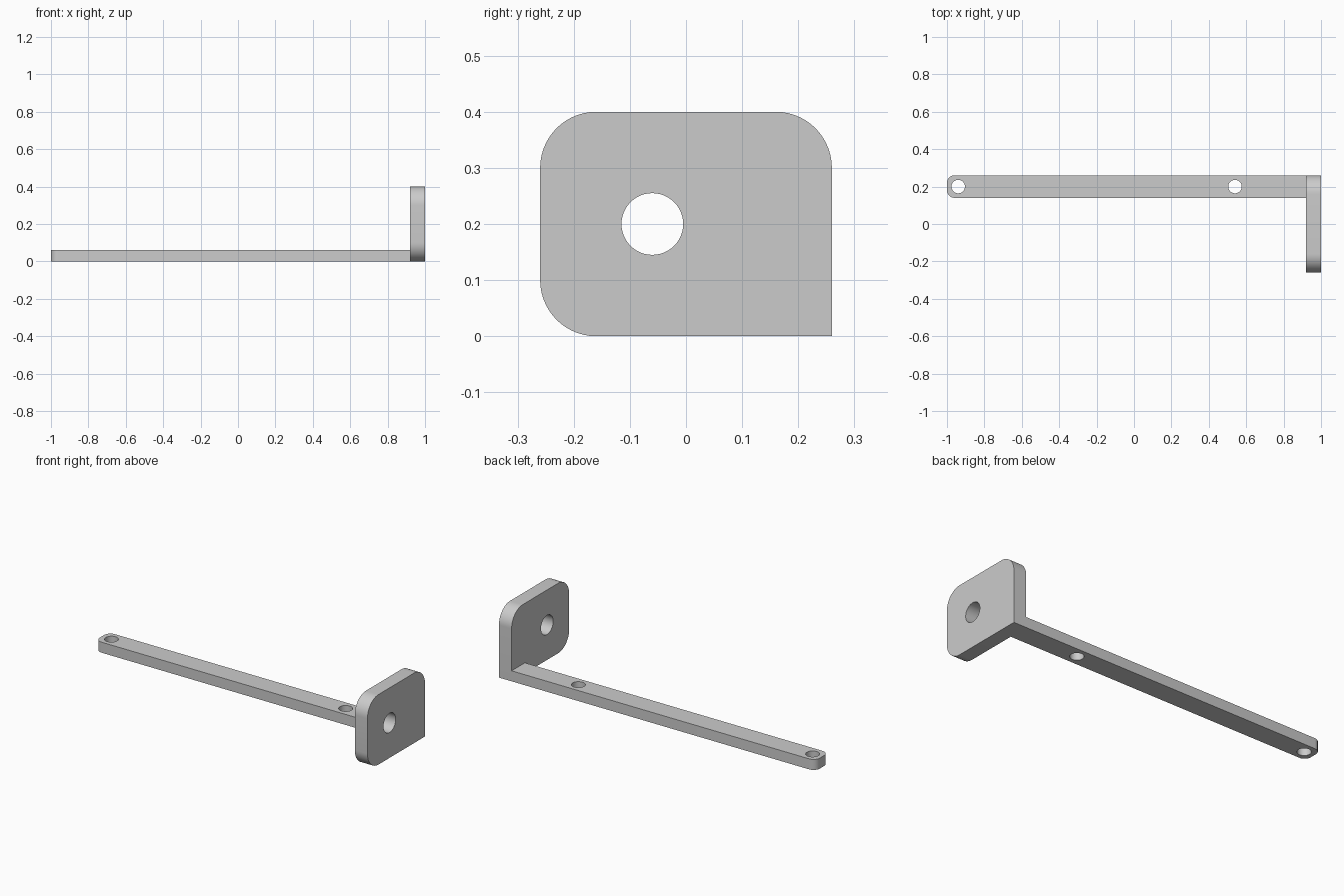
import bpy
import bmesh
from math import cos, sin, pi, radians
from mathutils import Matrix, Vector

default = bpy.data.objects.get("Cube")
if default:
    bpy.data.objects.remove(default, do_unlink=True)

grey = bpy.data.materials.new("plain grey")
grey.use_nodes = True
colour = (0.6, 0.6, 0.6, 1)
grey.diffuse_color = colour
grey.node_tree.nodes["Principled BSDF"].inputs["Base Color"].default_value = colour


def outline(low, high, radii, steps=14):
    """Rectangle, counter-clockwise from the low corner, with a radius per corner."""
    corners = [(low[0], low[1], 1, 1), (high[0], low[1], -1, 1),
               (high[0], high[1], -1, -1), (low[0], high[1], 1, -1)]
    points = []
    for i, ((u, v, su, sv), r) in enumerate(zip(corners, radii)):
        if not r:
            points.append((u, v))
            continue
        for k in range(steps + 1):
            a = pi + (i + k / steps) * pi / 2
            points.append((u + su * r + r * cos(a), v + sv * r + r * sin(a)))
    return points


def new_object(name, bm):
    bmesh.ops.recalc_face_normals(bm, faces=bm.faces)
    mesh = bpy.data.meshes.new(name)
    bm.to_mesh(mesh)
    bm.free()
    obj = bpy.data.objects.new(name, mesh)
    bpy.context.collection.objects.link(obj)
    return obj


def slab(name, points, place, depth):
    """Extrude a flat outline; place maps (u, v) to a 3D point."""
    bm = bmesh.new()
    face = bm.faces.new([bm.verts.new(place(u, v)) for u, v in points])
    moved = bmesh.ops.extrude_face_region(bm, geom=[face])["geom"]
    bmesh.ops.translate(bm, vec=depth,
                        verts=[g for g in moved if isinstance(g, bmesh.types.BMVert)])
    obj = new_object(name, bm)
    obj.data.materials.append(grey)
    return obj


def drill(target, name, centre, radius, axis):
    """Cut a round hole through the target along the axis."""
    bm = bmesh.new()
    turn = Vector((0, 0, 1)).rotation_difference(Vector(axis)).to_matrix().to_4x4()
    bmesh.ops.create_cone(bm, cap_ends=True, segments=48, radius1=radius, radius2=radius,
                          depth=0.3, matrix=Matrix.Translation(centre) @ turn)
    cutter = new_object(name, bm)
    cutter.data.materials.append(grey)
    cutter.hide_render = True
    cut = target.modifiers.new(name, "BOOLEAN")
    cut.operation = "DIFFERENCE"
    cut.solver = "EXACT"
    cut.object = cutter
    bpy.context.view_layer.objects.active = target
    bpy.ops.object.modifier_apply(modifier=cut.name)
    bpy.data.objects.remove(cutter, do_unlink=True)


# Upright end plate, square only where it meets the arm's outer corner
plate = slab("end_plate", outline((-0.26, 0), (0.26, 0.4), (0.1, 0, 0.1, 0.1)),
             lambda u, v: (0.92, u, v), (0.08, 0, 0))
drill(plate, "plate_hole", (0.96, -0.06, 0.2), 0.055, (1, 0, 0))

# Long flat arm with a rounded free end and two mounting holes
arm = slab("arm", outline((-1, 0.14), (0.92, 0.26), (0.04, 0, 0, 0.04)),
           lambda u, v: (u, v, 0), (0, 0, 0.06))
for x in (-0.94, 0.54):
    drill(arm, "arm_hole", (x, 0.2, 0.03), 0.036, (0, 0, 1))

# Smooth the curved walls, keep the rims sharp
bpy.ops.object.select_all(action="DESELECT")
for part in (plate, arm):
    part.select_set(True)
bpy.context.view_layer.objects.active = arm
bpy.ops.object.shade_smooth_by_angle(angle=radians(30))
